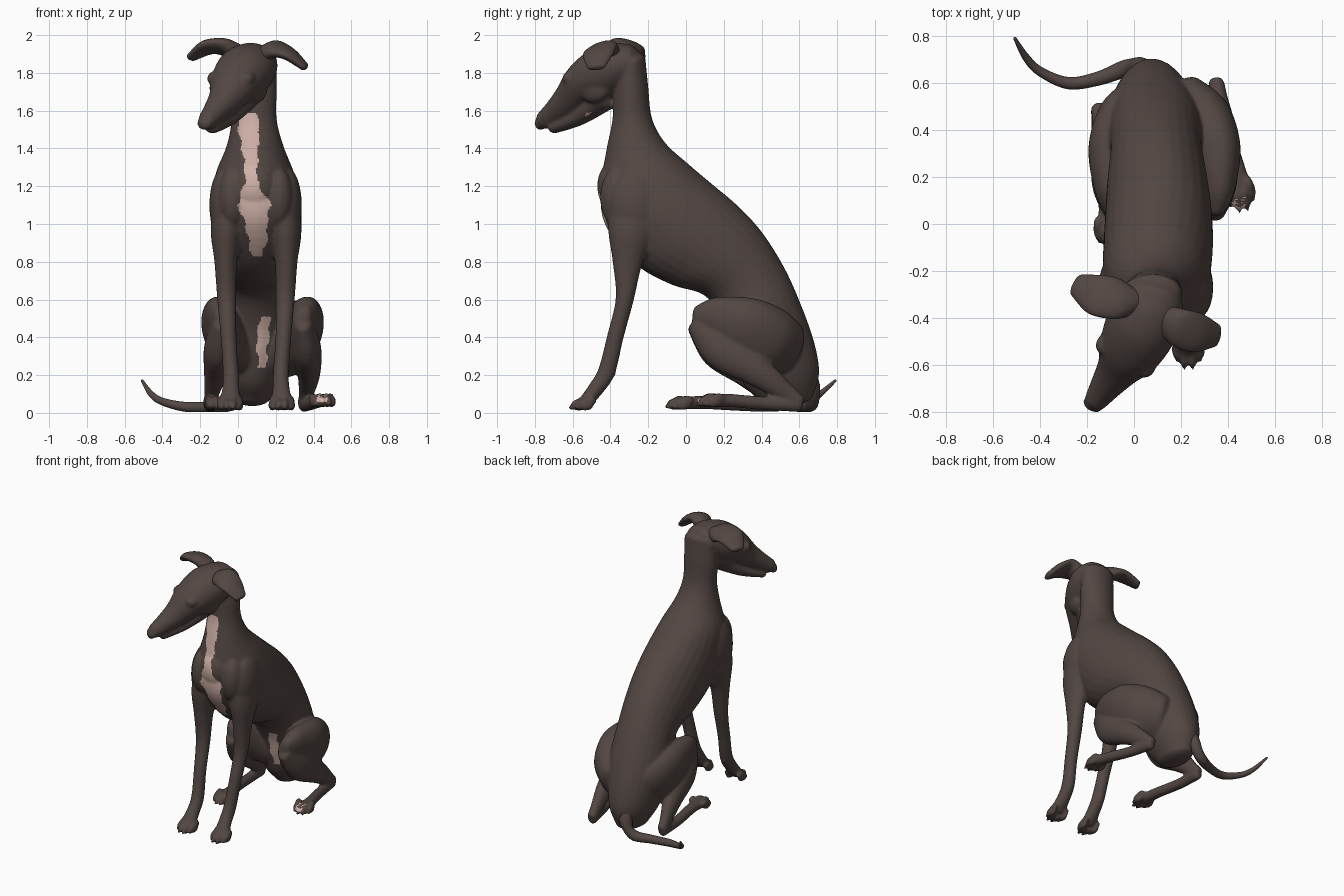
import bpy, bmesh, math
from mathutils import Vector, Matrix

cube = bpy.data.objects.get("Cube")
if cube:
    bpy.data.objects.remove(cube, do_unlink=True)


def make_material(name, colour):
    mat = bpy.data.materials.new(name)
    mat.use_nodes = True
    mat.diffuse_color = (*colour, 1)
    shader = next(n for n in mat.node_tree.nodes if n.type == 'BSDF_PRINCIPLED')
    shader.inputs["Base Color"].default_value = (*colour, 1)
    shader.inputs["Roughness"].default_value = 0.8
    return mat


COAT = make_material("dark_brown_coat", (.085, .062, .055))
PALE = make_material("pale_pink_patch", (.64, .45, .40))


def spline(a, b, c, d, t):
    return (b * 2 + (c - a) * t + (a * 2 - b * 5 + c * 4 - d) * t * t
            + (b * 3 - a - c * 3 + d) * t ** 3) * 0.5


def loft(bm, frames, dome=0.5, steps=6, sides=28):
    """Skin through (centre, side axis, depth axis) frames with rounded ends."""
    rings = []
    last = len(frames) - 1
    for i in range(last):
        keys = [frames[max(0, min(last, i + k))] for k in (-1, 0, 1, 2)]
        for s in range(steps):
            rings.append([spline(*column, s / steps) for column in zip(*keys)])
    rings.append(frames[last])

    def cap(end, inner):
        out = (end[0] - inner[0]).normalized()
        reach = dome * min(end[1].length, end[2].length)
        angles = [math.radians(a) for a in (25, 50, 75)]
        return [(end[0] + out * reach * math.sin(a), end[1] * math.cos(a),
                 end[2] * math.cos(a)) for a in angles]

    rings = cap(rings[0], rings[1])[::-1] + rings + cap(rings[-1], rings[-2])
    loops = []
    for c, u, v in rings:
        loop = []
        for k in range(sides):
            a = math.tau * k / sides
            p = c + u * math.cos(a) + v * math.sin(a)
            p.z = max(p.z, 0.004)
            loop.append(bm.verts.new(p))
        loops.append(loop)
    for one, two in zip(loops, loops[1:]):
        for k in range(sides):
            n = (k + 1) % sides
            bm.faces.new((one[k], one[n], two[n], two[k]))
    bm.faces.new(loops[0][::-1])
    bm.faces.new(loops[-1])


def tube(bm, stations, hint=(1, 0, 0), dome=0.5):
    """Loft along a path of (x, y, z, half width, half depth)."""
    points = [Vector(s[:3]) for s in stations]
    frames = []
    for i, s in enumerate(stations):
        along = (points[min(i + 1, len(points) - 1)] - points[max(i - 1, 0)]).normalized()
        side = Vector(hint)
        side = (side - along * side.dot(along)).normalized()
        frames.append((points[i], side * s[3], along.cross(side) * s[4]))
    loft(bm, frames, dome)


def blob(bm, centre, radii, turn=0.0):
    matrix = (Matrix.Translation(centre) @ Matrix.Rotation(turn, 4, 'Z')
              @ Matrix.Diagonal((*radii, 1)))
    bmesh.ops.create_uvsphere(bm, u_segments=20, v_segments=14, radius=1, matrix=matrix)


def paw(bm, x, y, z, turn):
    """Four toes with claws, the middle pair leading."""
    spin = Matrix.Rotation(turn, 3, 'Z')
    for across, ahead in ((-.05, .022), (-.018, -.012), (.018, -.012), (.05, .022)):
        spot = Vector((x, y, z)) + spin @ Vector((across, ahead, 0))
        blob(bm, spot, (.021, .045, .032), turn)
        blob(bm, spot + spin @ Vector((0, .025, .022)), (.018, .035, .024), turn)
        blob(bm, spot + spin @ Vector((0, -.037, -.014)), (.01, .022, .012), turn)


def mirrored(stations, axis):
    return [(2 * axis - s[0], *s[1:]) for s in stations]


def finish(bm, name):
    bmesh.ops.recalc_face_normals(bm, faces=bm.faces)
    mesh = bpy.data.meshes.new(name)
    bm.to_mesh(mesh)
    bm.free()
    mesh.materials.append(COAT)
    mesh.materials.append(PALE)
    obj = bpy.data.objects.new(name, mesh)
    bpy.context.collection.objects.link(obj)
    mesh.polygons.foreach_set("use_smooth", [True] * len(mesh.polygons))
    return obj


skin = bmesh.new()

# Neck, chest, belly and rump: front y, z, back y, z, centre x, half width
trunk = [(-.37, 1.83, -.215, 1.88, .08, .125), (-.385, 1.68, -.2, 1.73, .08, .125),
         (-.39, 1.55, -.18, 1.56, .085, .12), (-.42, 1.4, -.11, 1.43, .09, .15),
         (-.45, 1.2, .01, 1.32, .09, .21), (-.43, 1.0, .14, 1.21, .1, .232),
         (-.27, .79, .27, 1.1, .105, .23), (-.08, .68, .4, .96, .1, .215),
         (.1, .62, .52, .77, .095, .195), (.2, .47, .61, .57, .09, .2),
         (.25, .3, .68, .37, .08, .185), (.3, .16, .705, .21, .075, .15),
         (.37, .08, .67, .09, .075, .1)]
loft(skin, [(Vector((x, (a + c) / 2, (b + d) / 2)), Vector((w, 0, 0)),
             Vector((0, c - a, d - b)) / 2) for a, b, c, d, x, w in trunk])

# Breastbone, shoulder muscles and the points of the shoulders
blob(skin, (.09, -.4, 1.2), (.11, .07, .12))
for side in (-1, 1):
    blob(skin, (.093 + side * .165, -.27, 1.1), (.08, .14, .2))
    blob(skin, (.093 + side * .12, -.36, 1.14), (.08, .095, .16))

# Head, lower jaw, brows, eyes, cheeks and nose
ACROSS = Vector((.87, -.5, 0))
tube(skin, [(.08, -.29, 1.855, .125, .1), (.07, -.35, 1.84, .145, .125),
            (.03, -.44, 1.8, .155, .14), (-.02, -.54, 1.74, .135, .115),
            (-.07, -.62, 1.655, .092, .088), (-.12, -.69, 1.595, .068, .066),
            (-.163, -.752, 1.548, .05, .05)], ACROSS, .6)
tube(skin, [(.03, -.43, 1.67, .09, .07), (-.055, -.57, 1.565, .062, .045),
            (-.14, -.705, 1.507, .045, .03)], ACROSS)
for side in (-1, 1):
    blob(skin, Vector((-.035, -.56, 1.77)) + ACROSS * side * .095, (.045, .05, .04), -.5)
    blob(skin, Vector((-.055, -.59, 1.72)) + ACROSS * side * .088, (.022, .022, .022))
    blob(skin, Vector((.03, -.45, 1.72)) + ACROSS * side * .075, (.05, .09, .08), -.5)
blob(skin, (-.176, -.77, 1.533), (.044, .028, .036), -.5)

# Front legs, mirrored about the chest
foreleg = [(.23, -.25, 1.15, .09, .16), (.25, -.29, .96, .085, .125),
           (.255, -.31, .8, .06, .08), (.25, -.325, .6, .05, .048),
           (.24, -.375, .4, .042, .044), (.228, -.42, .22, .042, .046),
           (.228, -.475, .13, .045, .042), (.232, -.525, .068, .056, .036)]
for stations in (foreleg, mirrored(foreleg, .095)):
    tube(skin, stations)
    paw(skin, stations[-1][0], -.555, .042, 0)
    blob(skin, (stations[1][0], -.22, .89), (.04, .05, .06))
    blob(skin, (stations[5][0], -.395, .215), (.025, .025, .03))

# Thighs, mirrored about the hips and leaning in at the top
thigh = [(.19, .53, .33, .11, .16), (.265, .42, .37, .145, .205),
         (.33, .28, .44, .12, .19), (.345, .13, .495, .077, .125),
         (.34, .055, .495, .045, .075)]
for stations, lean in ((thigh, -.35), (mirrored(thigh, .13), .35)):
    tube(skin, stations, (1, 0, lean))

# Shins and hind feet, the left one turned further out
left_shin = [(.345, .07, .48, .05, .075), (.365, .19, .34, .075, .11),
             (.375, .39, .21, .06, .08), (.36, .54, .1, .038, .05),
             (.35, .6, .055, .035, .04)]
right_shin = [(-.085, .07, .48, .05, .075), (-.105, .18, .34, .075, .11),
              (-.12, .33, .21, .06, .08), (-.14, .44, .1, .038, .05),
              (-.15, .49, .055, .035, .04)]
left_foot = [(.35, .6, .045, .034, .04), (.385, .42, .05, .035, .036),
             (.435, .24, .065, .038, .035), (.455, .15, .065, .05, .034)]
right_foot = [(-.15, .49, .045, .034, .04), (-.14, .3, .045, .035, .036),
              (-.115, .1, .055, .038, .035), (-.105, -.01, .052, .05, .034)]
for stations in (left_shin, right_shin, left_foot, right_foot):
    tube(skin, stations)
paw(skin, .453, .115, .06, .25)
paw(skin, -.1, -.045, .046, .1)

# Fuse the muscles into one smooth skin
dog = finish(skin, "body_and_legs")
remesh = dog.modifiers.new("fuse", 'REMESH')
remesh.mode = 'VOXEL'
remesh.voxel_size = 0.009
remesh.use_smooth_shade = True
relax = dog.modifiers.new("relax", 'SMOOTH')
relax.factor = 0.5
relax.iterations = 7
bpy.context.view_layer.objects.active = dog
for modifier in ("fuse", "relax"):
    bpy.ops.object.modifier_apply(modifier=modifier)


# Pale blaze, belly streak and toes, by position and direction
def in_streak(p, rows):
    for (z1, c1, w1), (z2, c2, w2) in zip(rows, rows[1:]):
        if z2 <= p.z <= z1:
            t = (z1 - p.z) / (z1 - z2)
            ragged = .006 * math.sin(p.z * 60)
            return abs(p.x - c1 - (c2 - c1) * t + ragged) < w1 + (w2 - w1) * t
    return False


blaze = [(1.59, .05, .05), (1.5, .058, .056), (1.36, .066, .038), (1.23, .07, .03),
         (1.17, .075, .055), (1.1, .088, .09), (1.04, .09, .065), (.98, .1, .058),
         (.9, .105, .045), (.83, .1, .025)]
streak = [(.51, .142, .025), (.42, .135, .033), (.33, .125, .027), (.24, .13, .018)]
for face in dog.data.polygons:
    p, forward = face.center, -face.normal.y
    chest = -.53 < p.y < -.2 and in_streak(p, blaze)
    belly = p.y > .1 and in_streak(p, streak)
    toes = forward > .5 and .415 < p.x < .475 and p.y < .15 and .06 < p.z < .12
    face.material_index = int(forward > .05 and (chest or belly or toes))
    face.use_smooth = True

# Folded ears: path, and the tilt of the flap
ears = {"left_ear": ([(.125, -.4, 1.88, .06, .055), (.19, -.44, 1.925, .085, .042),
                      (.27, -.465, 1.9, .085, .033), (.35, -.475, 1.835, .05, .022)], .25),
        "right_ear": ([(-.01, -.33, 1.9, .06, .055), (-.07, -.32, 1.935, .09, .042),
                       (-.16, -.3, 1.935, .09, .033), (-.243, -.26, 1.885, .05, .022)], -.3)}
for name, (stations, tilt) in ears.items():
    ear = bmesh.new()
    tube(ear, stations, (0, 1, tilt), .8)
    finish(ear, name)

# Whip tail curling along the ground
tail = bmesh.new()
path = [(.04, .6, .27, .06), (.03, .665, .14, .045), (-.03, .665, .05, .036),
        (-.15, .62, .032, .03), (-.28, .6, .032, .026), (-.4, .65, .06, .02),
        (-.46, .71, .1, .016), (-.507, .79, .17, .007)]
tube(tail, [(*s, s[3]) for s in path], (0, 0, 1), 1)
finish(tail, "tail")
